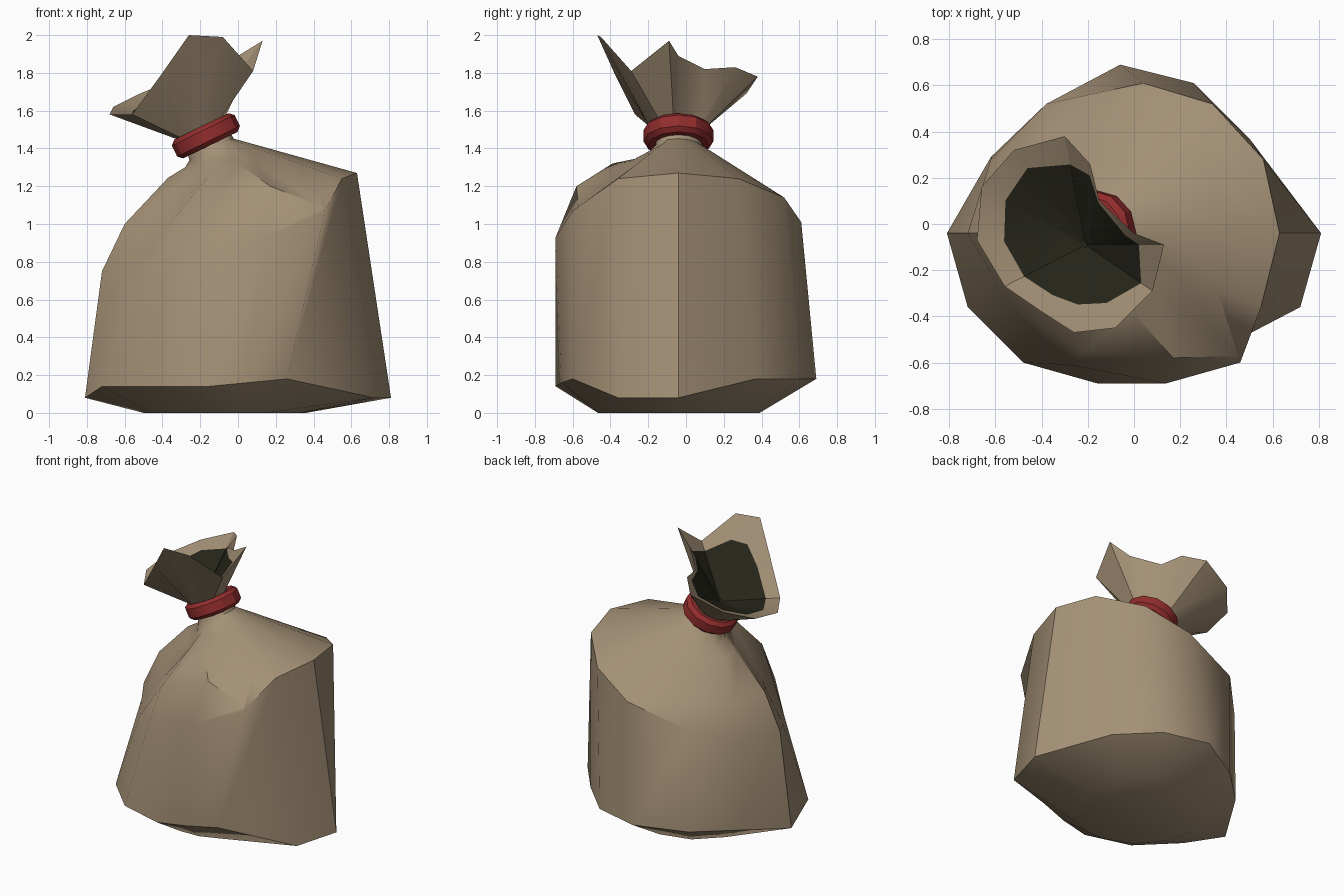
import bpy, math
from mathutils import Vector, Matrix

if "Cube" in bpy.data.objects:
    bpy.data.objects.remove(bpy.data.objects["Cube"])

def material(name, rgb):
    m = bpy.data.materials.new(name)
    m.diffuse_color = (*rgb, 1)
    m.use_nodes = True
    m.node_tree.nodes["Principled BSDF"].inputs["Base Color"].default_value = m.diffuse_color
    return m

CLOTH = material("tan cloth", (0.37, 0.28, 0.18))
DARK = material("dark inside", (0.020, 0.019, 0.011))
RED = material("red band", (0.29, 0.026, 0.026))

TILT = Matrix.Rotation(math.radians(-26), 3, 'Y')   # lean of the tied neck

def tilted_ring(center, radius, guide):
    """Ring around the neck axis, each point facing its guide point."""
    c, out = Vector(center), []
    for p in guide:
        a = math.atan2(p[1] - c.y, p[0] - c.x)
        out.append(c + TILT @ Vector((radius * math.cos(a), radius * math.sin(a), 0)))
    return out

def loft(name, rings, mats, dark_from=None, cap_start=False, cap_end=False, angle=30):
    """Skin a stack of rings with equal point counts."""
    n = len(rings[0])
    verts = [tuple(p) for r in rings for p in r]
    faces, idx = [], []
    for k in range(len(rings) - 1):
        for i in range(n):
            j = (i + 1) % n
            faces.append((k*n + i, k*n + j, (k+1)*n + j, (k+1)*n + i))
            idx.append(1 if dark_from is not None and k >= dark_from else 0)
    if cap_start:
        faces.append(tuple(reversed(range(n)))); idx.append(0)
    if cap_end:
        faces.append(tuple((len(rings)-1)*n + i for i in range(n)))
        idx.append(len(mats) - 1)
    me = bpy.data.meshes.new(name)
    me.from_pydata(verts, [], faces)
    for m in mats:
        me.materials.append(m)
    me.polygons.foreach_set("material_index", idx)
    ob = bpy.data.objects.new(name, me)
    bpy.context.collection.objects.link(ob)
    bpy.ops.object.select_all(action='DESELECT')
    ob.select_set(True)
    bpy.context.view_layer.objects.active = ob
    bpy.ops.object.shade_smooth_by_angle(angle=math.radians(angle))
    return ob

# Sack body: base, lower edge, slanted shoulder, folded top, neck
lower = [(.81, -.04, .08), (.50, .37, .18), (.26, .61, .18), (-.06, .69, .18),
         (-.38, .52, .15), (-.62, .29, .14), (-.81, -.04, .08), (-.72, -.36, .14),
         (-.48, -.60, .14), (-.16, -.69, .14), (.05, -.66, .16), (.26, -.60, .18),
         (.72, -.36, .08)]
shoulder = [(.63, -.04, 1.27), (.56, .28, 1.24), (.34, .52, 1.14), (.04, .61, 1.01),
            (-.38, .52, .88), (-.62, .28, .78), (-.72, -.04, .75), (-.62, -.21, .72),
            (-.52, -.37, .69), (-.28, -.61, .80), (.14, -.69, .93), (.46, -.60, 1.07),
            (.55, -.36, 1.24)]
base = []
for p in lower:
    a = math.atan2(p[1] + .04, p[0] + .07)
    base.append((-.07 + .43 * math.cos(a), -.04 + .43 * math.sin(a), 0))
neck = tilted_ring((-.14, -.04, 1.395), .13, shoulder)
neck_top = tilted_ring((-.18, -.04, 1.49), .12, shoulder)
fold_low, fold_high, fold_neck = [[Vector(s).lerp(n, t) for s, n in zip(shoulder, neck)]
                                  for t in (.33, .70, .88)]
# Folds at the front and left
for i, p in {5: (-.52, .20, .99), 6: (-.60, -.04, 1.0), 7: (-.50, -.17, .98),
             8: (-.40, -.30, .95), 9: (-.22, -.55, 1.05), 10: (.17, -.58, 1.2),
             11: (.45, -.57, 1.09)}.items():
    fold_low[i] = p
for i, p in {5: (-.36, .09, 1.23), 6: (-.37, -.04, 1.245), 7: (-.30, -.13, 1.22),
             8: (-.21, -.25, 1.20), 9: (-.15, -.33, 1.26), 10: (0, -.39, 1.32),
             11: (.09, -.30, 1.33)}.items():
    fold_high[i] = p
for i, p in {6: (-.28, -.04, 1.30), 7: (-.24, -.12, 1.30), 8: (-.19, -.19, 1.31),
             9: (-.14, -.22, 1.33), 10: (-.05, -.24, 1.34),
             11: (.03, -.20, 1.36)}.items():
    fold_neck[i] = p
loft("sack_body", [base, lower, shoulder, fold_low, fold_high, fold_neck, neck, neck_top],
     [CLOTH], cap_start=True, cap_end=True, angle=38)

# Open ruffle above the band, with a dark hollow inside
rim = [(.13, -.09, 1.97), (0, -.04, 1.89), (-.15, .10, 1.82), (-.19, .26, 1.83),
       (-.30, .38, 1.78), (-.52, .32, 1.69), (-.66, .16, 1.62), (-.68, -.07, 1.58),
       (-.56, -.27, 1.58), (-.40, -.38, 1.80), (-.26, -.47, 2.0), (-.08, -.45, 1.99),
       (.08, -.29, 1.81)]
bottom = tilted_ring((-.19, -.05, 1.50), .13, rim)
apex = Vector((-.21, -.09, 1.53))
hollow = [.68, .82, .95, .86, .74, .81, .77, .75, .76, .75, .68, .70, .83]
inner = [apex.lerp(p, t) for p, t in zip(rim, hollow)]
deep = [apex.lerp(p, .03) for p in rim]
loft("ruffle", [bottom, rim, inner, deep], [CLOTH, DARK], dark_from=2, cap_end=True)

# Red tie band: low-sided ring with a flat outer face
section = [(.120, -.055), (.160, -.055), (.185, -.032), (.185, .032), (.160, .055), (.120, .055)]
center = Vector((-.17, -.04, 1.467))
circle = [(center.x + math.cos(a), center.y + math.sin(a)) for a in
          (2 * math.pi * i / 12 for i in range(12))]
loft("tie_band", [tilted_ring(center + TILT @ Vector((0, 0, h)), r, circle)
                  for r, h in section + section[:1]], [RED])
